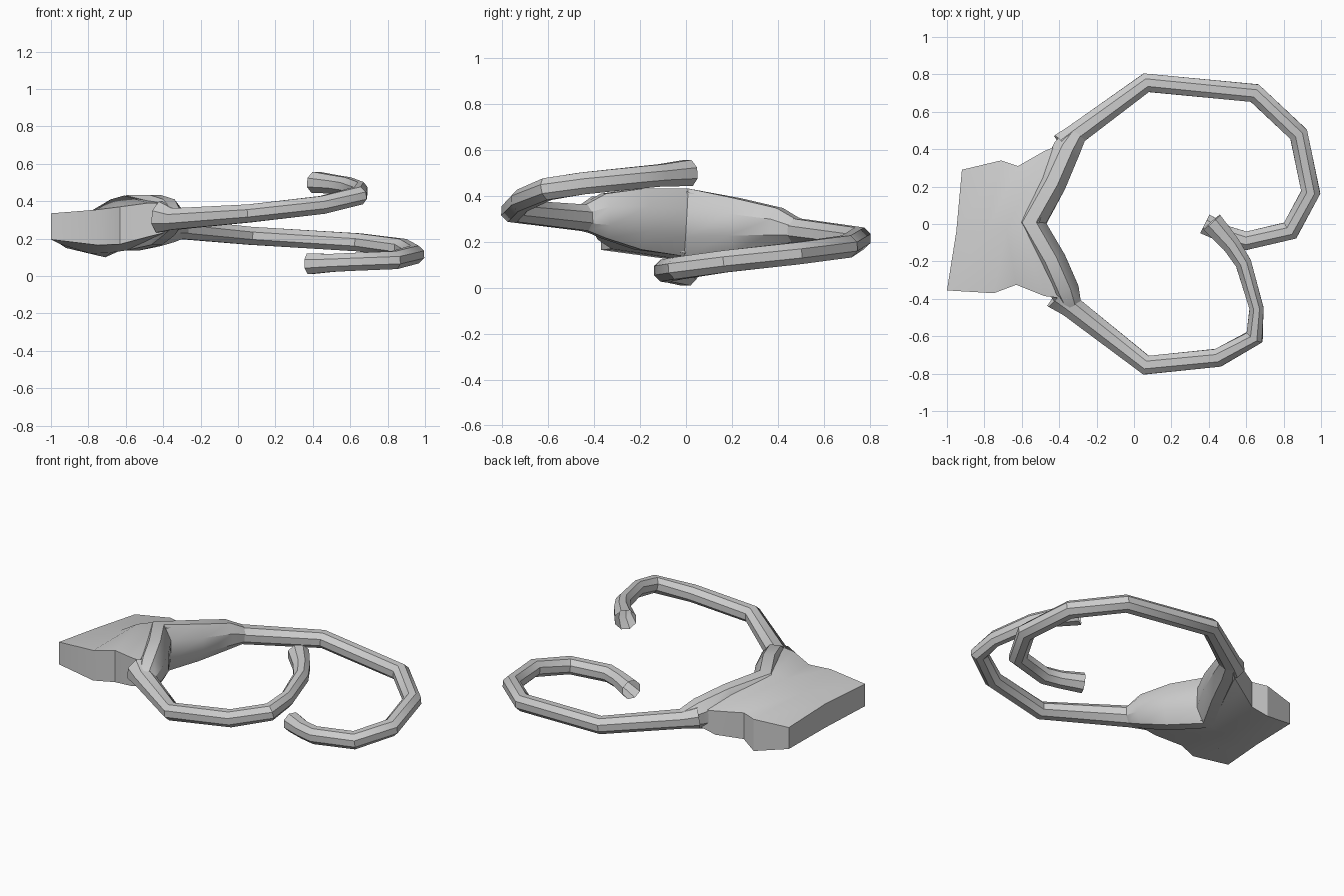
import bpy, bmesh, math
from mathutils import Vector


def finish(bm, name, angle=35):
    bmesh.ops.recalc_face_normals(bm, faces=bm.faces[:])
    me = bpy.data.meshes.new(name)
    bm.to_mesh(me)
    bm.free()
    ob = bpy.data.objects.new(name, me)
    bpy.context.collection.objects.link(ob)
    bpy.ops.object.select_all(action='DESELECT')
    ob.select_set(True)
    bpy.context.view_layer.objects.active = ob
    bpy.ops.object.shade_smooth_by_angle(angle=math.radians(angle))
    return ob


def bridge(bm, rings):
    n = len(rings[0])
    for a, b in zip(rings, rings[1:]):
        for i in range(n):
            j = (i + 1) % n
            bm.faces.new((a[i], a[j], b[j], b[i]))


def tube(name, path, sides=8):
    """Loft elliptical rings along a path of (x, y, z, half width, half height)."""
    bm = bmesh.new()
    pts = [Vector(p[:3]) for p in path]
    rings = []
    for k, p in enumerate(pts):
        d0 = (p - pts[k - 1]).normalized() if k else None
        d1 = (pts[k + 1] - p).normalized() if k < len(pts) - 1 else d0
        d0 = d0 or d1
        t = (d0 + d1).normalized()
        mitre = 1 / max(0.8, t.dot(d0))
        side = Vector((t.y, -t.x, 0)).normalized()
        up = side.cross(t)
        ring = []
        for i in range(sides):
            a = math.tau * (i + 0.5) / sides
            ring.append(bm.verts.new(p + side * math.cos(a) * path[k][3] * mitre
                                     + up * math.sin(a) * path[k][4]))
        rings.append(ring)
    bridge(bm, rings)
    return finish(bm, name)


# Lower arm: curls round and down, open flared end
R = 0.052
tube("lower_arm", [
    (-0.38, 0.42, 0.262, 0.075, 0.07), (-0.31, 0.48, 0.25, 0.062, 0.056),
    (0.065, 0.755, 0.215, R, R), (0.645, 0.70, 0.18, R, R),
    (0.88, 0.48, 0.15, R, R), (0.945, 0.17, 0.115, R, R),
    (0.835, -0.035, 0.085, R, R), (0.60, -0.09, 0.075, R, R),
    (0.50, -0.06, 0.07, R, R), (0.38, 0.0, 0.065, 0.06, 0.06)])

# Upper arm: tighter curl, rising
tube("upper_arm", [
    (-0.41, -0.38, 0.315, 0.085, 0.09), (-0.34, -0.44, 0.305, 0.065, 0.062),
    (0.065, -0.755, 0.335, R, R), (0.45, -0.715, 0.38, R, R),
    (0.645, -0.605, 0.43, 0.046, R), (0.655, -0.45, 0.455, 0.04, R),
    (0.585, -0.21, 0.48, 0.046, R), (0.52, -0.11, 0.49, R, R),
    (0.415, 0.01, 0.50, 0.065, 0.062)])

# Bent yoke joining both arms
tube("yoke", [
    (-0.31, 0.48, 0.25, 0.062, 0.056), (-0.36, 0.40, 0.265, 0.08, 0.09),
    (-0.44, 0.22, 0.275, 0.085, 0.125), (-0.56, 0.0, 0.285, 0.085, 0.16),
    (-0.44, -0.20, 0.30, 0.085, 0.145), (-0.37, -0.36, 0.313, 0.085, 0.105),
    (-0.34, -0.44, 0.305, 0.065, 0.062)])

# Tail flaps: each station is (x, y, top, bottom) at lower edge, centre, upper edge
stations = [
    [(-0.35, 0.44, 0.31, 0.22), (-0.51, 0.0, 0.42, 0.15), (-0.36, -0.40, 0.39, 0.24)],
    [(-0.48, 0.39, 0.31, 0.16), (-0.61, -0.01, 0.43, 0.135), (-0.48, -0.385, 0.39, 0.21)],
    [(-0.62, 0.31, 0.305, 0.14), (-0.68, -0.03, 0.41, 0.125), (-0.63, -0.325, 0.37, 0.17)],
    [(-0.71, 0.34, 0.30, 0.10), (-0.79, -0.04, 0.345, 0.12), (-0.75, -0.37, 0.355, 0.165)],
    [(-0.92, 0.29, 0.285, 0.15), (-0.95, -0.04, 0.32, 0.17), (-1.0, -0.355, 0.335, 0.195)]]
bm = bmesh.new()
rings = []
for s in stations:
    top = [bm.verts.new((x, y, t)) for x, y, t, b in s]
    low = [bm.verts.new((x, y, b)) for x, y, t, b in s]
    rings.append(top + low[::-1])
bridge(bm, rings)
for r in (rings[0], rings[-1]):
    bm.faces.new((r[0], r[1], r[4], r[5]))
    bm.faces.new((r[1], r[2], r[3], r[4]))
finish(bm, "tail_flaps", 30)
